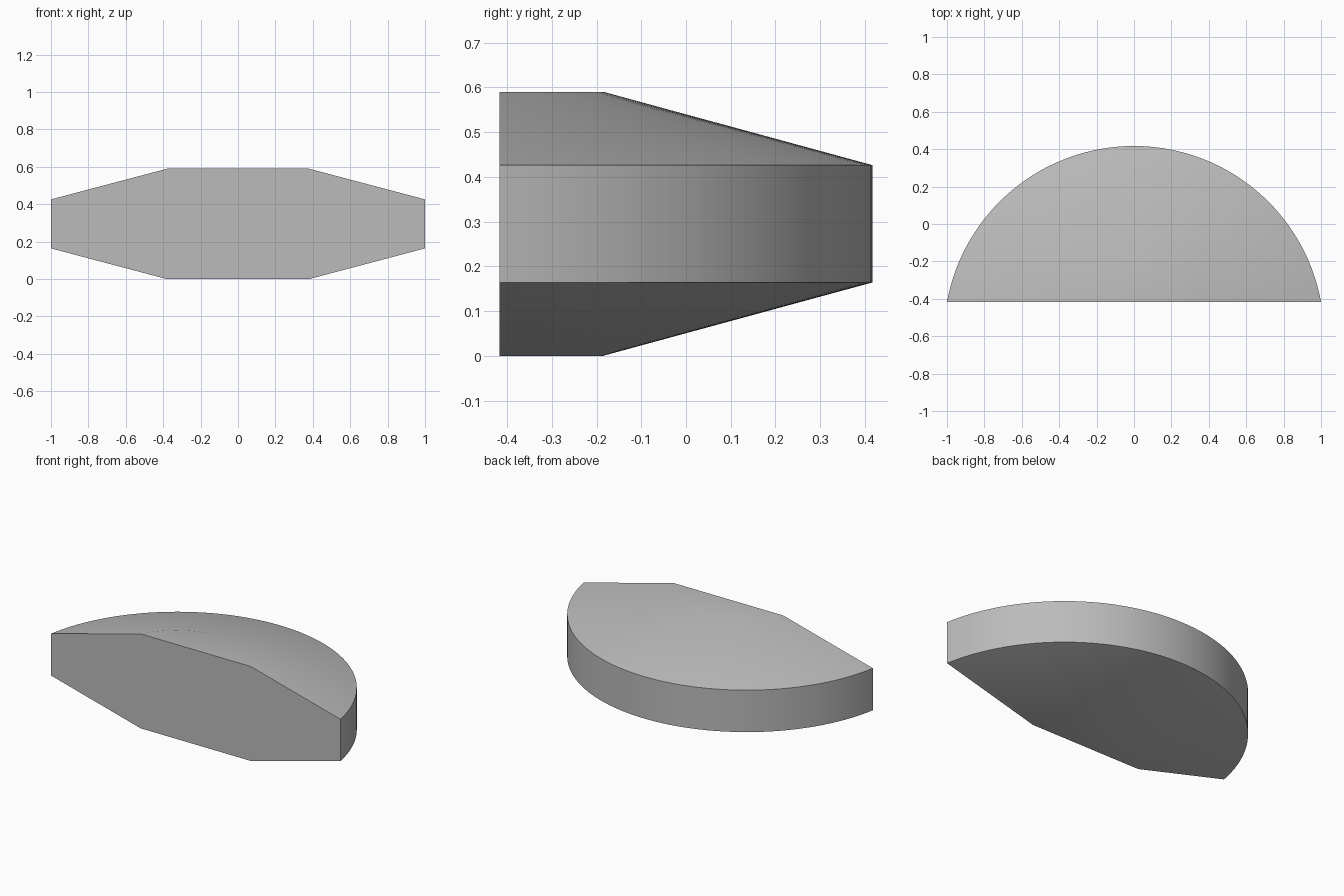
import bpy, bmesh, math

cube = bpy.data.objects.get("Cube")
if cube:
    bpy.data.objects.remove(cube, do_unlink=True)

FRONT = -0.417
SEGMENTS = 64


def arc(half_chord, sagitta):
    """Points of a circular arc rising backwards from the front plane."""
    r = (half_chord ** 2 + sagitta ** 2) / (2 * sagitta)
    cy = FRONT + sagitta - r
    start = math.atan2(FRONT - cy, half_chord)
    step = (math.pi - 2 * start) / SEGMENTS
    return [(r * math.cos(start + i * step), cy + r * math.sin(start + i * step))
            for i in range(SEGMENTS + 1)]


grey = bpy.data.materials.new("plain grey")
grey.use_nodes = True
colour = (0.5, 0.5, 0.5, 1)
grey.diffuse_color = colour
grey.node_tree.nodes["Principled BSDF"].inputs["Base Color"].default_value = colour

# Stack of arcs: bottom flat, rim bottom, rim top, top flat
inner, outer = arc(0.38, 0.232), arc(1.0, 0.834)
levels = [(inner, 0), (outer, 0.164), (outer, 0.426), (inner, 0.59)]

bm = bmesh.new()
rows = [[bm.verts.new((x, y, z)) for x, y in pts] for pts, z in levels]

# Sloped bands and rim
for low, high in zip(rows, rows[1:]):
    for i in range(SEGMENTS):
        bm.faces.new((low[i], low[i + 1], high[i + 1], high[i]))

# Flat bottom, flat top and front cut
bm.faces.new(rows[0])
bm.faces.new(rows[-1])
bm.faces.new([r[0] for r in rows] + [r[-1] for r in reversed(rows)])
bmesh.ops.recalc_face_normals(bm, faces=bm.faces)

mesh = bpy.data.meshes.new("bevelled_half_disc")
bm.to_mesh(mesh)
bm.free()
mesh.materials.append(grey)
disc = bpy.data.objects.new("bevelled_half_disc", mesh)
bpy.context.collection.objects.link(disc)

bpy.context.view_layer.objects.active = disc
disc.select_set(True)
bpy.ops.object.shade_smooth_by_angle(angle=math.radians(30))
